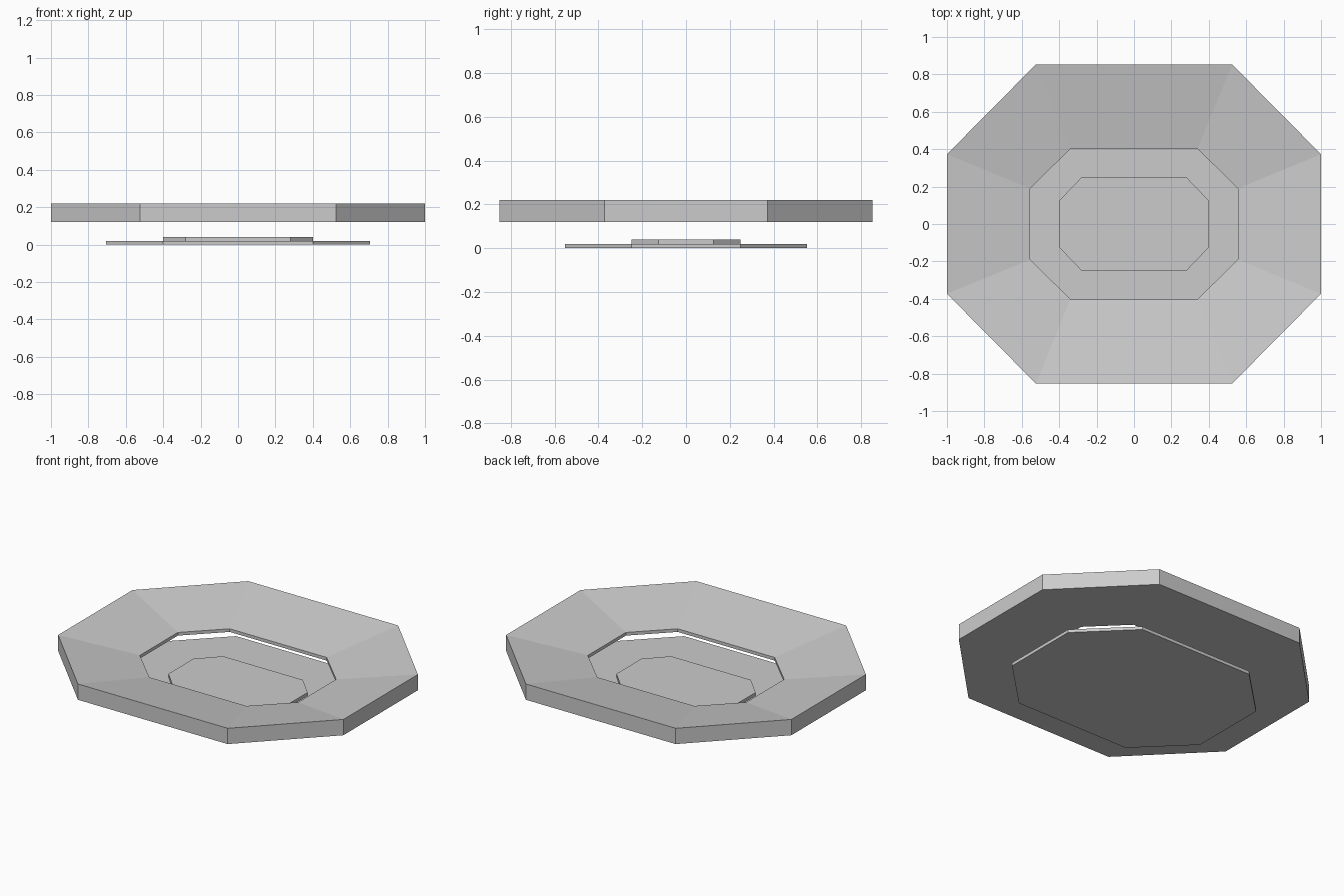
import bpy

if "Cube" in bpy.data.objects:
    bpy.data.objects.remove(bpy.data.objects["Cube"])


def octagon(hx, hy, cx, cy):
    """Chamfered rectangle: half sizes hx, hy with corner points at x = cx and y = cy."""
    quarter = [(hx, cy), (cx, hy)]
    pts = quarter + [(-x, y) for x, y in reversed(quarter)]
    return pts + [(-x, -y) for x, y in pts]


def make(name, loops, closed):
    """Bridge successive octagon loops; join last to first, or cap both ends."""
    verts = [(x, y, z) for outline, z in loops for x, y in outline]
    n, count = 8, len(loops)
    faces = []
    for k in range(count if closed else count - 1):
        a, b = k * n, ((k + 1) % count) * n
        faces += [(a + i, a + (i + 1) % n, b + (i + 1) % n, b + i) for i in range(n)]
    if not closed:
        faces.append(tuple(reversed(range(n))))
        faces.append(tuple(range((count - 1) * n, count * n)))
    mesh = bpy.data.meshes.new(name)
    mesh.from_pydata(verts, [], faces)
    mesh.update()
    obj = bpy.data.objects.new(name, mesh)
    bpy.context.collection.objects.link(obj)
    return obj


# Floating outer ring with a top that slopes down to the opening
outer = octagon(1.0, 0.853, 0.525, 0.373)
inner = octagon(0.555, 0.402, 0.34, 0.19)
make("sloped_ring", [(outer, 0.12), (outer, 0.22), (inner, 0.14), (inner, 0.12)], True)

# Thin base plate
base = octagon(0.705, 0.552, 0.40, 0.25)
make("base_plate", [(base, 0.0), (base, 0.02)], False)

# Raised centre pad
pad = octagon(0.40, 0.25, 0.28, 0.125)
make("centre_pad", [(pad, 0.02), (pad, 0.04)], False)
